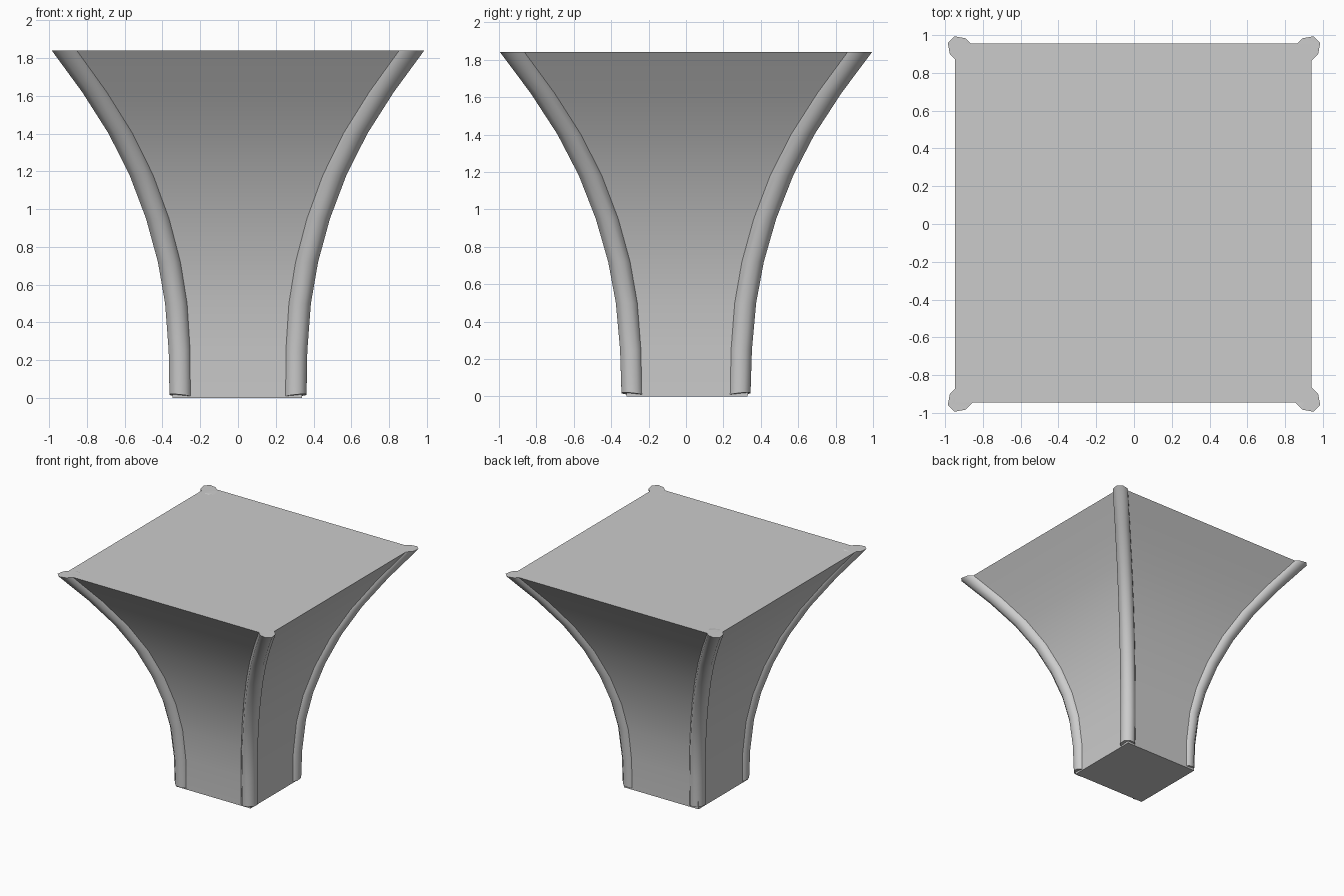
import bpy, bmesh, math

if "Cube" in bpy.data.objects:
    bpy.data.objects.remove(bpy.data.objects["Cube"])

# Plain grey used on every part
GREY = (0.6, 0.6, 0.6, 1)
grey = bpy.data.materials.new("plain grey")
grey.use_nodes = True
grey.diffuse_color = GREY
grey.node_tree.nodes["Principled BSDF"].inputs["Base Color"].default_value = GREY

# Flare profile: (height, half width at the outside of the ribs)
PROFILE = [(0, .363), (.25, .367), (.5, .386), (.72, .424), (.95, .487),
           (1.18, .574), (1.4, .685), (1.62, .825), (1.84, .986)]
TOP = PROFILE[-1][0]
RADIUS = .064


def half_sizes(z, half):
    """Half width and half depth: slightly narrow at the foot, deep at the top."""
    return half, half - .018 + .026 * z / TOP


def loft(name, rings):
    """Skin closed rings of points into a capped, smooth-shaded solid."""
    bm = bmesh.new()
    loops = [[bm.verts.new(p) for p in ring] for ring in rings]
    n = len(loops[0])
    for low, high in zip(loops, loops[1:]):
        for i in range(n):
            j = (i + 1) % n
            bm.faces.new((low[i], low[j], high[j], high[i]))
    bm.faces.new(loops[0][::-1])
    bm.faces.new(loops[-1])
    bmesh.ops.recalc_face_normals(bm, faces=bm.faces)
    mesh = bpy.data.meshes.new(name)
    bm.to_mesh(mesh)
    bm.free()
    mesh.materials.append(grey)
    obj = bpy.data.objects.new(name, mesh)
    bpy.context.collection.objects.link(obj)
    bpy.ops.object.select_all(action='DESELECT')
    obj.select_set(True)
    bpy.context.view_layer.objects.active = obj
    bpy.ops.object.shade_smooth_by_angle(angle=math.radians(50))
    return obj


# Flared square body, set in a little from the ribs
body_rings = []
for z, half in PROFILE:
    hx, hy = (h - .021 - .022 * z / TOP for h in half_sizes(z, half))
    body_rings.append([(sx * hx - .004, sy * hy + .006, z)
                       for sx, sy in ((-1, -1), (1, -1), (1, 1), (-1, 1))])
loft("flared_body", body_rings)


def rib_rings(sx, sy):
    """Level cuts through an eight-sided rod that follows one corner."""
    rings = []
    for k, (z, half) in enumerate(PROFILE):
        z0, h0 = PROFILE[max(k - 1, 0)]
        z1, h1 = PROFILE[min(k + 1, len(PROFILE) - 1)]
        lean = math.sqrt(2) * (h1 - h0) / (z1 - z0)
        stretch = math.hypot(1, lean)
        hx, hy = half_sizes(z, half)
        reach = RADIUS * (math.cos(math.pi / 8) * stretch
                          + math.sin(math.pi / 8)) / math.sqrt(2)
        ring = []
        for i in range(8):
            a = math.pi / 8 + i * math.pi / 4
            u, t = RADIUS * stretch * math.cos(a), RADIUS * math.sin(a)
            x = hx - reach + (u - t) / math.sqrt(2)
            y = hy - reach + (u + t) / math.sqrt(2)
            # The foot of the rib is cut back on its outer side
            lift = .012 + .15 * u if k == 0 else 0
            ring.append((sx * x, sy * y, z + max(lift, .002 if k == 0 else 0)))
        rings.append(ring)
    return rings


# One rib along each corner
for side, sx in (("left", 1), ("right", -1)):
    for end, sy in (("front", -1), ("back", 1)):
        loft(f"{end}_{side}_corner_rib", rib_rings(sx, sy))
